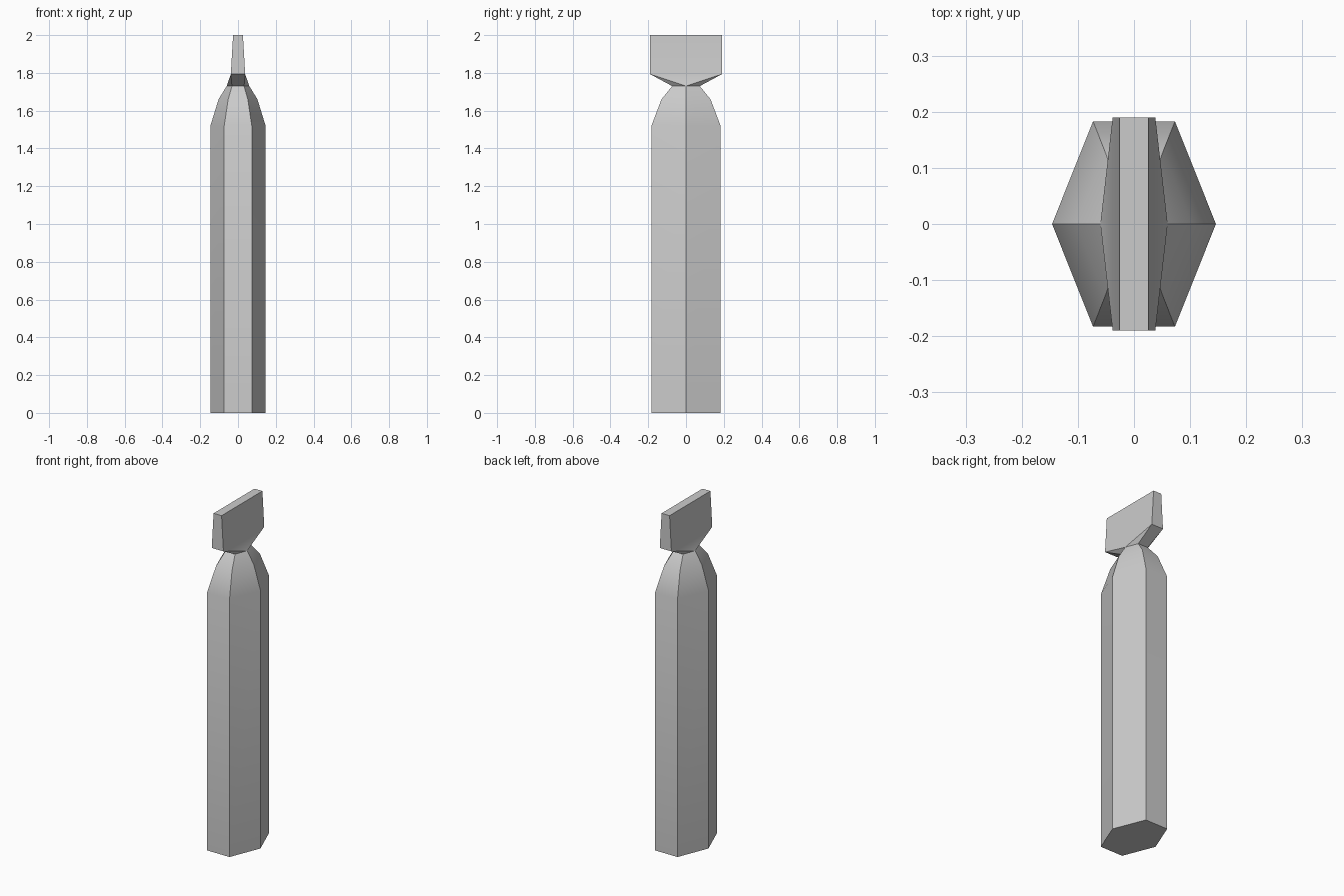
import bpy, bmesh

if "Cube" in bpy.data.objects:
    bpy.data.objects.remove(bpy.data.objects["Cube"])

bm = bmesh.new()

def hexagon(x, inner, y, z):
    pts = [(x, 0), (inner, y), (-inner, y), (-x, 0), (-inner, -y), (inner, -y)]
    return [bm.verts.new((a, b, z)) for a, b in pts]

def rectangle(x, y, z):
    return [bm.verts.new((a * x, b * y, z)) for a, b in ((1, 1), (-1, 1), (-1, -1), (1, -1))]

def bridge(a, b):
    n = len(a)
    for i in range(n):
        j = (i + 1) % n
        bm.faces.new((a[i], a[j], b[j], b[i]))

# Hexagonal body with tapering shoulder and pinched neck
rings = [hexagon(*r) for r in ((0.146, 0.073, 0.183, 0),
                               (0.146, 0.073, 0.183, 1.52),
                               (0.103, 0.052, 0.13, 1.66),
                               (0.06, 0.032, 0.073, 1.73))]
bm.faces.new(rings[0][::-1])
for lo, hi in zip(rings, rings[1:]):
    bridge(lo, hi)

# Flat tapered tab at the top
low, top = rectangle(0.038, 0.19, 1.793), rectangle(0.026, 0.19, 2.0)
bridge(low, top)
bm.faces.new(top)

# Twisted transition from six-sided neck to four-sided tab (half-turn symmetric)
n = rings[-1]
for k in (0, 1):
    N = n[3 * k:] + n[:3 * k]
    H = low[2 * k:] + low[:2 * k]
    bm.faces.new((N[0], N[1], H[0]))
    bm.faces.new((N[1], N[2], H[1], H[0]))
    bm.faces.new((N[0], H[0], H[3]))
    bm.faces.new((N[5], N[0], H[3]))

bmesh.ops.recalc_face_normals(bm, faces=bm.faces)
mesh = bpy.data.meshes.new("vial")
bm.to_mesh(mesh)
bm.free()
obj = bpy.data.objects.new("vial", mesh)
bpy.context.collection.objects.link(obj)
bpy.context.view_layer.objects.active = obj
obj.select_set(True)
bpy.ops.object.shade_smooth_by_angle(angle=0.524)
